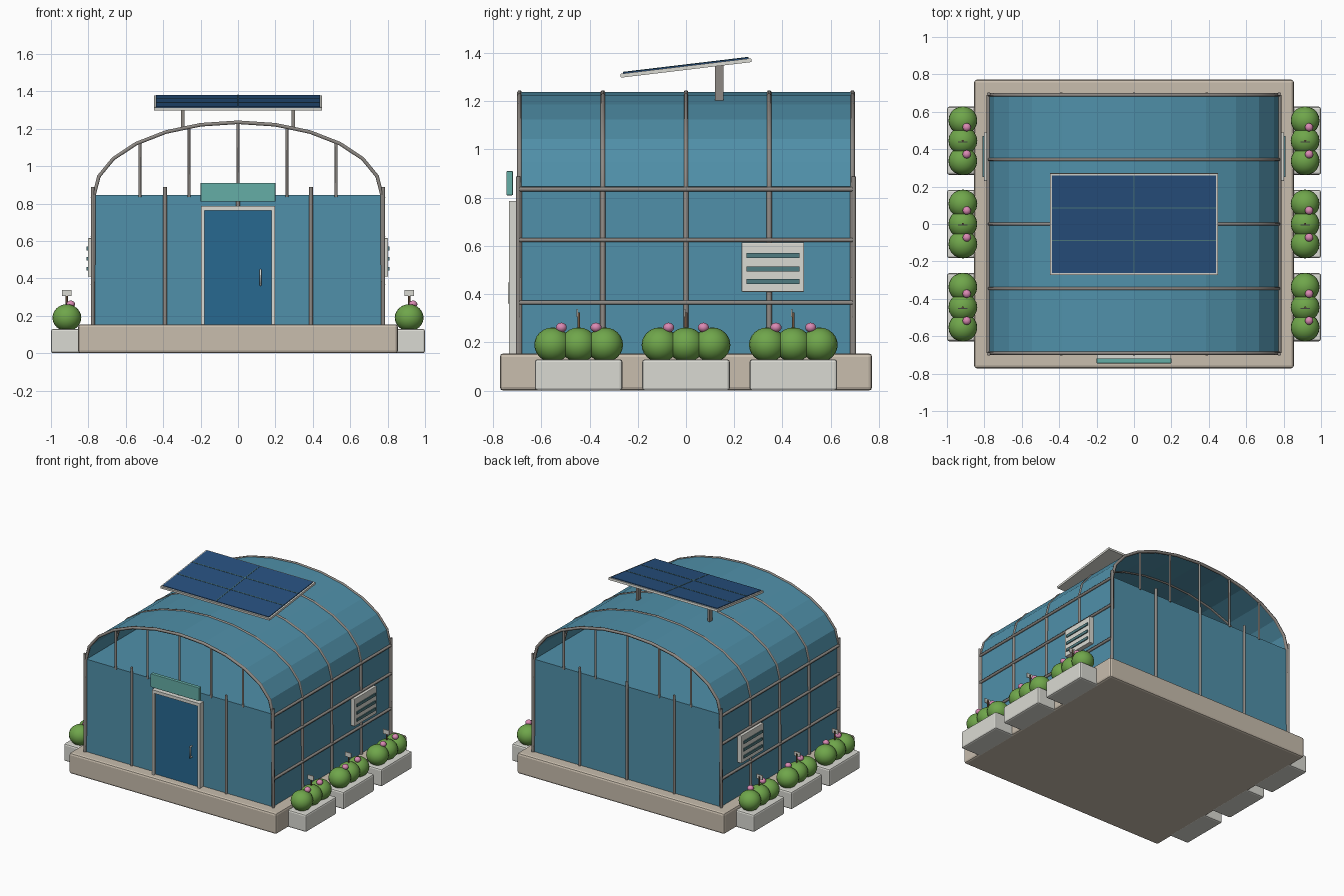
import bpy, bmesh
from math import pi, cos, sin, sqrt, radians
from mathutils import Matrix, Vector

if "Cube" in bpy.data.objects:
    bpy.data.objects.remove(bpy.data.objects["Cube"])


def mat(name, rgb):
    m = bpy.data.materials.new(name)
    m.diffuse_color = (*rgb, 1)
    m.use_nodes = True
    m.node_tree.nodes["Principled BSDF"].inputs["Base Color"].default_value = m.diffuse_color
    return m


GLASS = mat("glass", (0.08, 0.28, 0.40))
DOOR = mat("door_blue", (0.02, 0.14, 0.28))
STONE = mat("stone", (0.58, 0.51, 0.42))
WHITE = mat("white", (0.70, 0.70, 0.65))
METAL = mat("metal", (0.27, 0.25, 0.23))
TEAL = mat("teal", (0.13, 0.42, 0.38))
SLOT = mat("slot", (0.08, 0.20, 0.22))
SOLAR = mat("solar", (0.02, 0.08, 0.21))
LEAF = mat("leaf", (0.16, 0.38, 0.07))
PINK = mat("pink", (0.70, 0.25, 0.45))
WOOD = mat("wood", (0.16, 0.09, 0.05))


def finish(name, bm, material, smooth=False):
    me = bpy.data.meshes.new(name)
    bmesh.ops.recalc_face_normals(bm, faces=bm.faces)
    for f in bm.faces:
        f.smooth = smooth
    bm.to_mesh(me)
    bm.free()
    me.materials.append(material)
    ob = bpy.data.objects.new(name, me)
    bpy.context.collection.objects.link(ob)
    return ob


def box(name, x, y, z, material, bevel=0.0):
    """Box from (min, max) ranges, with optional rounded edges."""
    bm = bmesh.new()
    size = Vector((x[1] - x[0], y[1] - y[0], z[1] - z[0]))
    mid = Vector((sum(x) / 2, sum(y) / 2, sum(z) / 2))
    bmesh.ops.create_cube(bm, size=1, matrix=Matrix.Translation(mid) @ Matrix.Diagonal((*size, 1)))
    if bevel:
        bmesh.ops.bevel(bm, geom=bm.edges[:], offset=bevel, segments=2, profile=0.5, affect='EDGES')
    return finish(name, bm, material)


def ball(name, pos, scale, material, seg=20):
    bm = bmesh.new()
    bmesh.ops.create_uvsphere(bm, u_segments=seg, v_segments=seg * 3 // 5, radius=1,
                              matrix=Matrix.Translation(pos) @ Matrix.Diagonal((*scale, 1)))
    return finish(name, bm, material, True)


def tube(name, pts, r, material=METAL):
    cu = bpy.data.curves.new(name, 'CURVE')
    cu.dimensions = '3D'
    cu.bevel_depth, cu.bevel_resolution, cu.use_fill_caps = r, 1, True
    sp = cu.splines.new('POLY')
    sp.points.add(len(pts) - 1)
    for p, q in zip(sp.points, pts):
        p.co = (*q, 1)
    tmp = bpy.data.objects.new(name, cu)
    bpy.context.collection.objects.link(tmp)
    bpy.context.view_layer.update()
    me = bpy.data.meshes.new_from_object(tmp.evaluated_get(bpy.context.evaluated_depsgraph_get()))
    bpy.data.objects.remove(tmp)
    me.materials.clear()
    me.materials.append(material)
    ob = bpy.data.objects.new(name, me)
    bpy.context.collection.objects.link(ob)
    return ob


W, L, EAVE, RISE, FLOOR = 0.77, 0.69, 0.845, 0.39, 0.155
arch = [(W * cos(i * pi / 12), EAVE + RISE * sin(i * pi / 12)) for i in range(13)]

# Plinth and glass body
box("plinth", (-0.855, 0.855), (-0.772, 0.772), (0, FLOOR), STONE, 0.015)
box("glass_walls", (-W, W), (-L, L), (FLOOR - 0.01, EAVE), GLASS)

# Vaulted roof, open at both gables
bm = bmesh.new()
rows = [[bm.verts.new((x, y, z)) for x, z in arch] for y in (-L, L)]
for i in range(12):
    bm.faces.new((rows[0][i], rows[0][i + 1], rows[1][i + 1], rows[1][i]))
roof = finish("glass_roof", bm, GLASS)
mod = roof.modifiers.new("thickness", 'SOLIDIFY')
mod.thickness, mod.offset = 0.008, 0

# Frame ribs running up the sides and over the roof
for i in range(5):
    y = -L + i * L / 2
    ring = [(W + 0.005, FLOOR)] + arch + [(-W - 0.005, FLOOR)]
    tube("roof_rib", [(x, y, z) for x, z in ring], 0.011)

# Side rails
for s in (-1, 1):
    for z in (0.365, 0.625, 0.835):
        tube("side_rail", [(s * 0.778, -L, z), (s * 0.778, L, z)], 0.01)

# End wall posts and gable mullions
for y in (-L, L):
    for x in (-0.777, -0.39, 0, 0.39, 0.777):
        tube("end_post", [(x, y * 1.008, FLOOR), (x, y * 1.008, 0.888)], 0.01)
    for x in (-0.525, -0.262, 0, 0.262, 0.525):
        top = EAVE + RISE * sqrt(1 - (x / W) ** 2)
        tube("gable_mullion", [(x, y, EAVE - 0.01), (x, y, top - 0.005)], 0.008)

# Door with frame, handle and blank sign board
box("door", (-0.185, 0.185), (-0.716, -0.685), (FLOOR, 0.77), DOOR)
for s in (-1, 1):
    a, b = sorted((s * 0.178, s * 0.198))
    box("door_jamb", (a, b), (-0.733, -0.685), (FLOOR, 0.787), WHITE)
box("door_header", (-0.198, 0.198), (-0.733, -0.685), (0.764, 0.787), WHITE)
tube("door_handle", [(0.12, -0.715, 0.365), (0.12, -0.735, 0.365),
                     (0.12, -0.735, 0.445), (0.12, -0.715, 0.445)], 0.006, WHITE)
box("sign_board", (-0.2, 0.2), (-0.745, -0.718), (0.81, 0.91), TEAL, 0.003)

for s in (-1, 1):
    # Louvred vent on each side
    box("vent_panel", sorted((s * 0.765, s * 0.802)), (0.23, 0.49), (0.41, 0.615), WHITE, 0.004)
    for z in (0.452, 0.505, 0.56):
        box("vent_slat", sorted((s * 0.79, s * 0.809)), (0.25, 0.47), (z - 0.01, z + 0.01), SLOT)

    # Planters with bushes, flowers and plant labels
    cx = s * 0.915
    for cy in (-0.445, 0, 0.445):
        box("planter", (cx - 0.085, cx + 0.085), (cy - 0.182, cy + 0.182), (0, 0.13), WHITE, 0.012)
        for d in (-0.108, 0, 0.108):
            ball("bush", (cx, cy + d, 0.19), (0.077, 0.076, 0.072), LEAF)
        for d in (-0.072, 0.072):
            ball("flower", (cx + 0.021, cy + d, 0.262), (0.023, 0.023, 0.02), PINK, 12)
        tube("label_stake", [(cx, cy, 0.13), (cx, cy, 0.325)], 0.006, WOOD)
        box("label_tag", (cx - 0.025, cx + 0.025), (cy - 0.009, cy - 0.003), (0.305, 0.338), WHITE)

    # Solar panel struts
    x = s * 0.295
    box("panel_strut", (x - 0.009, x + 0.009), (0.12, 0.155), (1.195, 1.352), METAL)

# Tilted solar panel: tray, cells and dividing strips
tilt = Matrix.Translation((0, 0, 1.338)) @ Matrix.Rotation(radians(6.8), 4, 'X')
parts = [box("panel_tray", (-0.45, 0.45), (-0.273, 0.273), (-0.008, 0.008), WHITE),
         box("panel_cells", (-0.438, 0.438), (-0.262, 0.262), (0, 0.013), SOLAR),
         box("panel_strip", (-0.003, 0.003), (-0.262, 0.262), (0.005, 0.015), SLOT)]
for y in (-0.088, 0.088):
    parts.append(box("panel_strip", (-0.438, 0.438), (y - 0.003, y + 0.003), (0.005, 0.015), SLOT))
for p in parts:
    p.matrix_world = tilt
